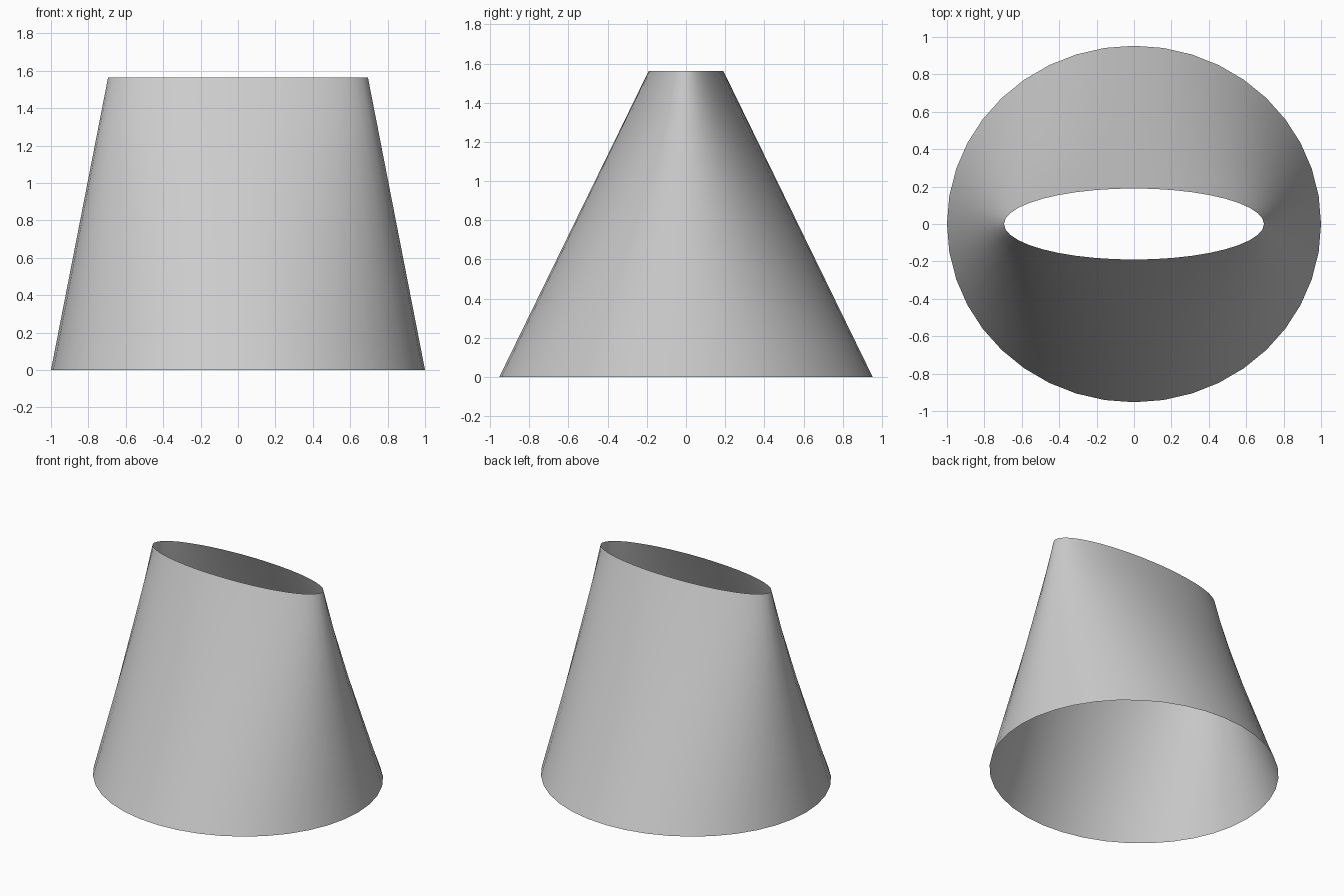
import bpy, bmesh
from math import cos, sin, pi

if "Cube" in bpy.data.objects:
    bpy.data.objects.remove(bpy.data.objects["Cube"])

SIDES, RINGS, HEIGHT = 40, 8, 1.563
BOTTOM, TOP = (1.0, 0.953), (0.695, 0.19)

# Open tapered shell: round base blending to a narrow oval mouth
bm = bmesh.new()
loops = []
for r in range(RINGS + 1):
    t = r / RINGS
    rx, ry = (b + (a - b) * t for b, a in zip(BOTTOM, TOP))
    loops.append([bm.verts.new((rx * cos(2 * pi * i / SIDES),
                                ry * sin(2 * pi * i / SIDES),
                                HEIGHT * t)) for i in range(SIDES)])
for low, high in zip(loops, loops[1:]):
    for i in range(SIDES):
        j = (i + 1) % SIDES
        face = bm.faces.new((low[i], low[j], high[j], high[i]))
        face.smooth = True

mesh = bpy.data.meshes.new("tapered_shell")
bm.to_mesh(mesh)
bm.free()
shell = bpy.data.objects.new("tapered_shell", mesh)
bpy.context.collection.objects.link(shell)
